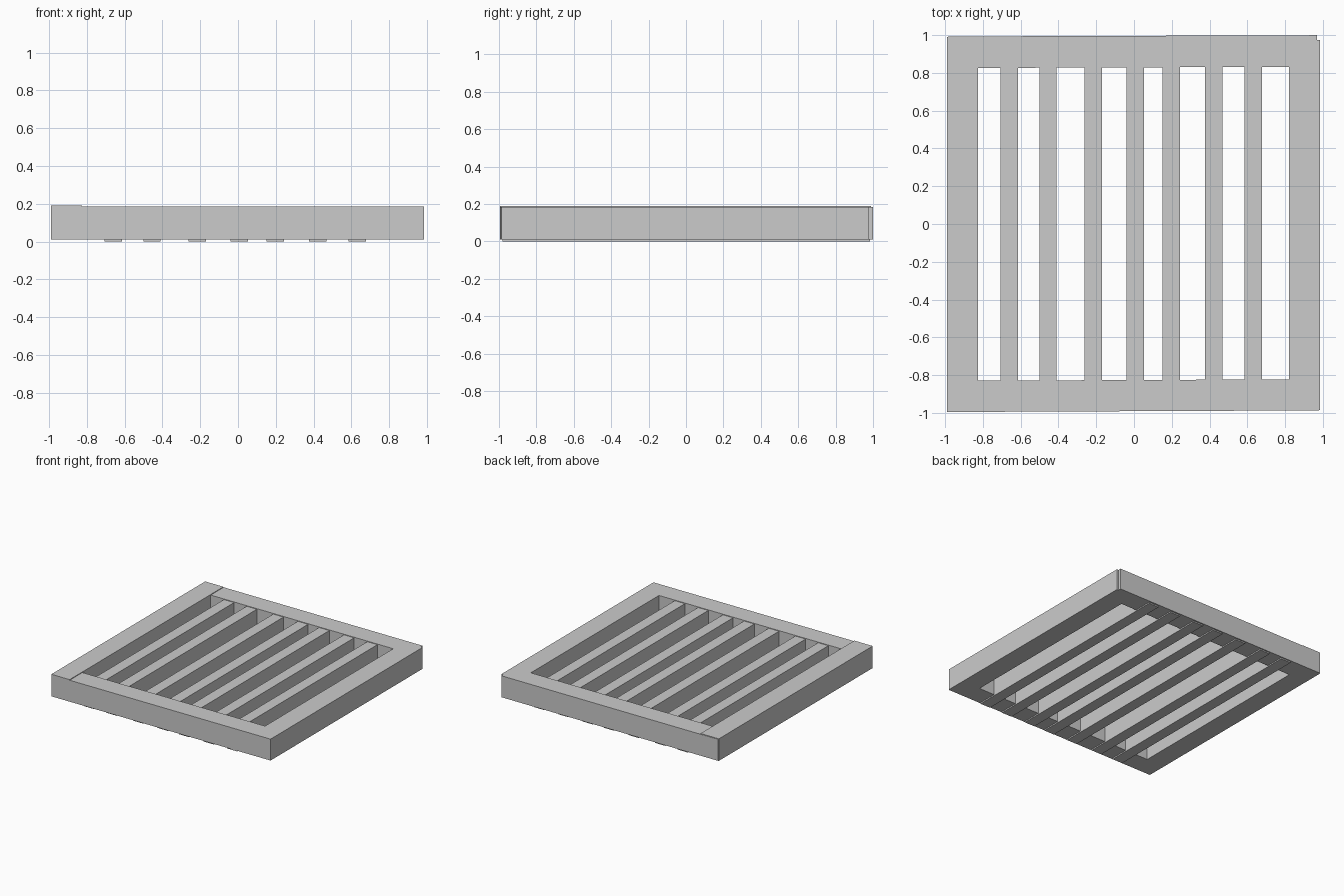
import bpy
import math

if "Cube" in bpy.data.objects:
    bpy.data.objects.remove(bpy.data.objects["Cube"])


def beam(name, x, y, z, turn=0.0):
    """Box given by its (min, max) ranges, turned slightly about z."""
    bpy.ops.mesh.primitive_cube_add(
        size=1,
        location=(sum(x) / 2, sum(y) / 2, sum(z) / 2),
        rotation=(0, 0, math.radians(turn)))
    ob = bpy.context.object
    ob.name = name
    ob.scale = (x[1] - x[0], y[1] - y[0], z[1] - z[0])
    bpy.ops.object.transform_apply(location=False, rotation=False, scale=True)
    return ob


# Side rails
beam("left_rail", (-0.99, -0.825), (-0.995, 0.99), (0.01, 0.19))
beam("right_rail", (0.82, 0.985), (-0.985, 0.975), (0.01, 0.185))

# Front and back rails, laid very slightly askew
beam("front_rail", (-0.985, 0.98), (-0.991, -0.826), (0.01, 0.185), 0.25)
beam("back_rail", (-0.985, 0.97), (0.829, 0.996), (0.01, 0.185), 0.2)

# Slats, unevenly spaced, running under the rails
for i, cx in enumerate((-0.66, -0.455, -0.215, 0.007, 0.198, 0.422, 0.632)):
    beam(f"slat_{i + 1}", (cx - 0.046, cx + 0.046), (-0.98, 0.985), (0.0, 0.18))
